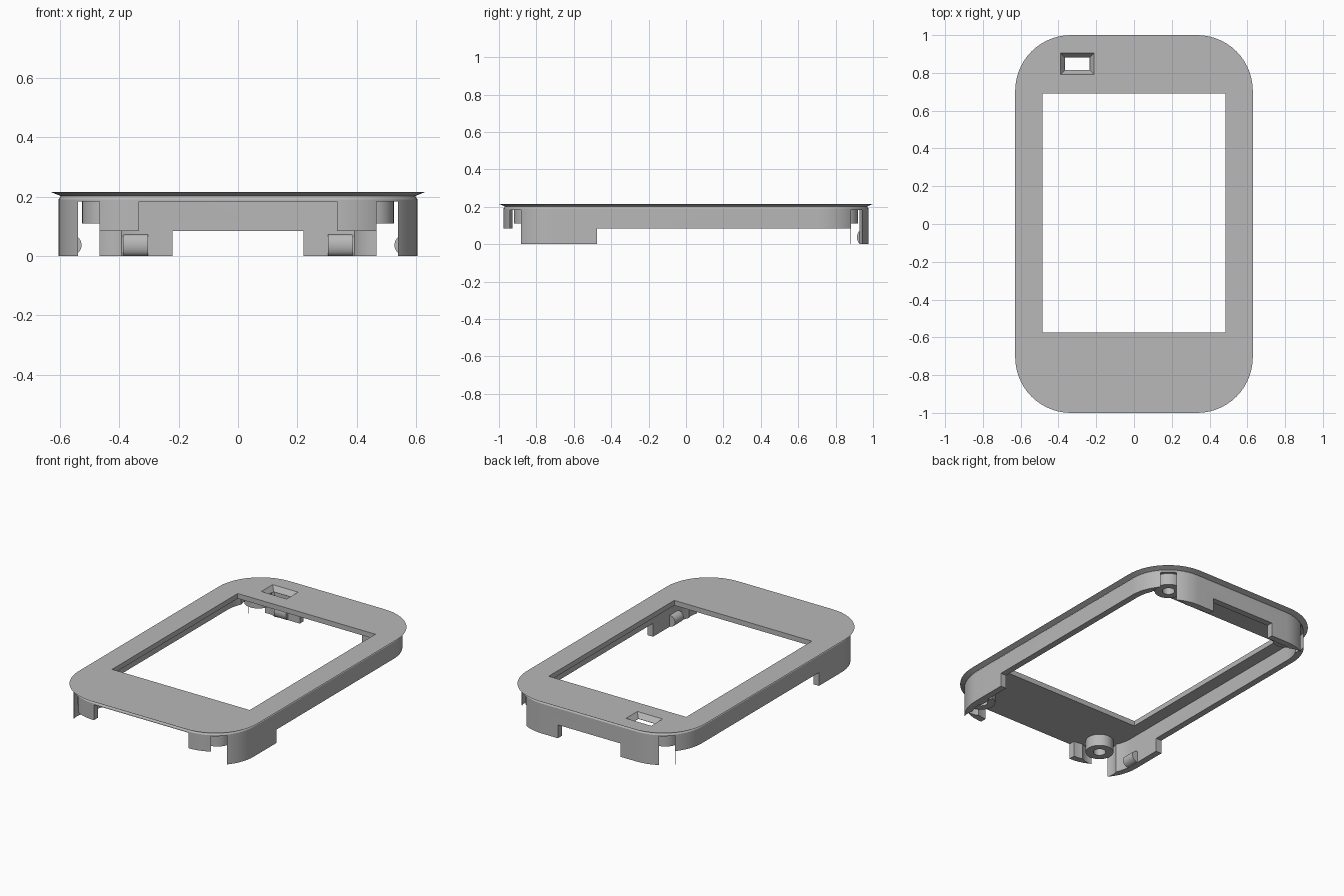
import bpy, bmesh, math
from mathutils import Matrix

if "Cube" in bpy.data.objects:
    bpy.data.objects.remove(bpy.data.objects["Cube"])

grey = bpy.data.materials.new("plain_grey")
grey.use_nodes = True
colour = (0.48, 0.48, 0.48, 1)
grey.diffuse_color = colour
grey.node_tree.nodes["Principled BSDF"].inputs["Base Color"].default_value = colour

HX, HY, R = 0.629, 1.0, 0.295      # outer lip half sizes and corner radius
SKIRT, THICK = 0.024, 0.04         # skirt inset from the lip, skirt thickness
UNDER, TOP = 0.183, 0.215          # underside and top of the face plate
LOW = 0.085                        # short skirt edge


def ring(hx, hy, r, z, cx=0, cy=0):
    """Rounded rectangle loop; a circle if the sizes equal r, sharp if r is 0."""
    n = 14 if r else 0
    pts = []
    for k, (sx, sy) in enumerate([(1, 1), (-1, 1), (-1, -1), (1, -1)]):
        for i in range(n + 1):
            # circles skip the repeated point at each quarter
            if i == n and n and hx == hy == r:
                continue
            a = math.pi / 2 * (k + (i / n if n else 0))
            pts.append((cx + sx * (hx - r) + r * math.cos(a),
                        cy + sy * (hy - r) + r * math.sin(a), z))
    return pts


def inset(d, z):
    return ring(HX - d, HY - d, R - d, z)


def finish(name, bm):
    bmesh.ops.recalc_face_normals(bm, faces=bm.faces)
    mesh = bpy.data.meshes.new(name)
    bm.to_mesh(mesh)
    bm.free()
    mesh.materials.append(grey)
    ob = bpy.data.objects.new(name, mesh)
    bpy.context.collection.objects.link(ob)
    return ob


def loft(name, loops, closed=False):
    """Skin loops in order; closed joins the last to the first, else capped."""
    bm = bmesh.new()
    rows = [[bm.verts.new(p) for p in loop] for loop in loops]
    pairs = list(zip(rows, rows[1:]))
    if closed:
        pairs.append((rows[-1], rows[0]))
    else:
        bm.faces.new(rows[0])
        bm.faces.new(rows[-1])
    n = len(rows[0])
    for a, b in pairs:
        for i in range(n):
            j = (i + 1) % n
            bm.faces.new((a[i], a[j], b[j], b[i]))
    return finish(name, bm)


def box(x0, x1, y0, y1, z0, z1):
    hx, hy, cx, cy = (x1 - x0) / 2, (y1 - y0) / 2, (x0 + x1) / 2, (y0 + y1) / 2
    return loft("cutter", [ring(hx, hy, 0, z, cx, cy) for z in (z0, z1)])


def activate(ob):
    bpy.ops.object.select_all(action='DESELECT')
    ob.select_set(True)
    bpy.context.view_layer.objects.active = ob


def cut(ob, cutters):
    activate(ob)
    for c in cutters:
        mod = ob.modifiers.new("cut", 'BOOLEAN')
        mod.operation, mod.solver, mod.object = 'DIFFERENCE', 'EXACT', c
        bpy.ops.object.modifier_apply(modifier=mod.name)
        bpy.data.objects.remove(c)


def smooth(ob):
    activate(ob)
    bpy.ops.object.shade_smooth_by_angle(angle=math.radians(30))


# Face plate: shallow groove below a lip that flares to a sharp edge
profile = [(SKIRT, UNDER), (SKIRT, 0.19), (0.028, 0.196), (0.032, 0.202),
           (0.018, 0.208), (0, TOP)]
plate = loft("face_plate", [inset(d, z) for d, z in profile])
screen = box(-0.485, 0.485, -0.575, 0.69, 0.1, 0.3)
# Small tapered opening near the back edge
slope = [(0.115, 0.083, 0.245), (0.065, 0.033, 0.181)]
slot = loft("cutter", [ring(0.09, 0.058, 0, TOP, -0.3, 0.848),
                       ring(0.066, 0.034, 0, UNDER, -0.3, 0.848)])
slot.data.transform(Matrix.Translation((0, 0, 0.001)))
through = box(-0.365, -0.235, 0.815, 0.881, 0.1, 0.2)
cut(plate, [screen, slot, through])
smooth(plate)

# Skirt wall, trimmed to its stepped lower edge and cleared around the posts
inner = SKIRT + THICK
skirt = loft("skirt_wall", [inset(SKIRT, UNDER), inset(SKIRT, 0),
                            inset(inner, 0), inset(inner, UNDER)], closed=True)
PX, PY = 0.445, 0.84
corners = [(sx, sy) for sx in (1, -1) for sy in (1, -1)]
trims = [
    box(-0.333, 0.333, -1.1, -0.85, -0.1, 0.3),
    box(-0.5, 0.5, -1.1, -0.9, -0.1, LOW),
    box(-0.22, 0.22, 0.85, 1.1, -0.1, LOW),
    box(0.5, 0.7, -0.475, 0.88, -0.1, LOW),
    box(-0.7, -0.5, -0.475, 0.88, -0.1, LOW),
]
for sx, sy in corners:
    trims.append(loft("cutter", [ring(0.103, 0.103, 0.103, z, sx * PX, sy * PY)
                                 for z in (-0.1, 0.3)]))
cut(skirt, trims)
smooth(skirt)

# Hollow screw posts in the four corners
for sx, sy in corners:
    name = ("back" if sy > 0 else "front") + ("_left" if sx > 0 else "_right")
    post = loft(name + "_screw_post",
                [ring(r, r, r, z, sx * PX, sy * PY) for r, z in
                 [(0.08, 0.187), (0.08, 0.11), (0.036, 0.11), (0.036, 0.187)]],
                closed=True)
    smooth(post)


# Rounded snap ridges on the inner faces of the long tabs
def ridge(name, x, y, depth, length, along_x):
    bm = bmesh.new()
    bmesh.ops.create_cone(bm, cap_ends=True, segments=32, radius1=1, radius2=1,
                          depth=1)
    bm.transform(Matrix.Rotation(math.pi / 2, 4, 'Y' if along_x else 'X'))
    size = (length, depth, 0.036) if along_x else (depth, length, 0.036)
    bm.transform(Matrix.Translation((x, y, 0.037)) @ Matrix.Diagonal((*size, 1)))
    smooth(finish(name, bm))


for s, side in ((1, "left"), (-1, "right")):
    ridge(side + "_side_snap_ridge", s * (HX - inner), -0.685, 0.038, 0.085, False)
    ridge(side + "_back_snap_ridge", s * 0.345, HY - inner, 0.022, 0.085, True)
